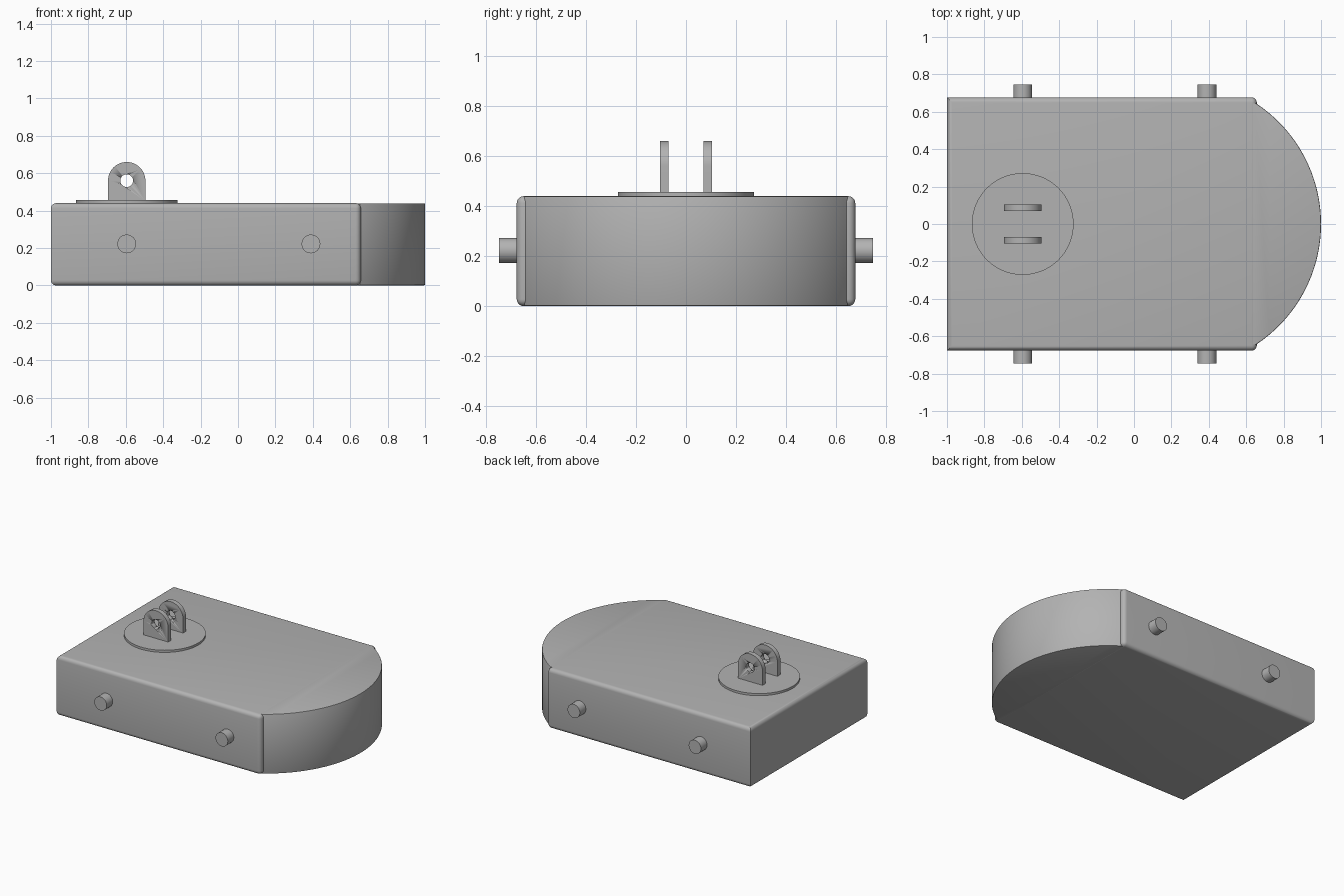
import bpy, bmesh, math
from mathutils import Vector

if "Cube" in bpy.data.objects:
    bpy.data.objects.remove(bpy.data.objects["Cube"], do_unlink=True)

grey = bpy.data.materials.new("plain grey")
grey.use_nodes = True
COLOUR = (0.45, 0.45, 0.45, 1)
grey.diffuse_color = COLOUR
grey.node_tree.nodes["Principled BSDF"].inputs["Base Color"].default_value = COLOUR


def finish(bm, name):
    """Turn a bmesh into a shaded, coloured object."""
    bmesh.ops.recalc_face_normals(bm, faces=bm.faces)
    mesh = bpy.data.meshes.new(name)
    bm.to_mesh(mesh)
    bm.free()
    mesh.materials.append(grey)
    ob = bpy.data.objects.new(name, mesh)
    bpy.context.collection.objects.link(ob)
    bpy.ops.object.select_all(action='DESELECT')
    ob.select_set(True)
    bpy.context.view_layer.objects.active = ob
    bpy.ops.object.shade_smooth_by_angle(angle=math.radians(30))
    return ob


def prism(outline, axis, start, end):
    """Extrude a closed outline along y or z."""
    bm = bmesh.new()
    place = (lambda a, b: (a, start, b)) if axis == 'y' else (lambda a, b: (a, b, start))
    face = bm.faces.new([bm.verts.new(place(a, b)) for a, b in outline])
    out = bmesh.ops.extrude_face_region(bm, geom=[face])
    shift = Vector((0, end - start, 0)) if axis == 'y' else Vector((0, 0, end - start))
    bmesh.ops.translate(bm, vec=shift, verts=[v for v in out["geom"] if isinstance(v, bmesh.types.BMVert)])
    return bm


def arc(cx, cy, r, a0, a1, n):
    return [(cx + r * math.cos(a0 + (a1 - a0) * i / n),
             cy + r * math.sin(a0 + (a1 - a0) * i / n)) for i in range(n + 1)]


def circle(cx, cy, r, n=48):
    return arc(cx, cy, r, 0, math.tau, n)[:-1]


TOP, HALF_W, END = 0.44, 0.677, 0.657

# Main block, rounded on every edge but the flat end's uprights
bm = prism([(-1, -HALF_W), (END, -HALF_W), (END, HALF_W), (-1, HALF_W)], 'z', 0, TOP)
edges = [e for e in bm.edges
         if not all(v.co.x < -0.9 for v in e.verts)
         or abs(e.verts[0].co.z - e.verts[1].co.z) < 0.01]
bmesh.ops.bevel(bm, geom=edges, offset=0.028, segments=5, profile=0.5, affect='EDGES')
finish(bm, "main_block")

# Bowed end, full height
radius, half = 0.772, 0.645
centre = 1 - radius
sweep = math.asin(half / radius)
bow = arc(centre, 0, radius, -sweep, sweep, 64)
bm = prism([(0.55, -half)] + bow + [(0.55, half)], 'z', 0.001, TOP - 0.001)
rims = [e for e in bm.edges if abs(e.verts[0].co.z - e.verts[1].co.z) < 0.001
        and min(v.co.x for v in e.verts) > 0.6]
bmesh.ops.bevel(bm, geom=rims, offset=0.005, segments=2, profile=0.5, affect='EDGES')
finish(bm, "bowed_end")

# Side pegs
for place, x in (("rear", -0.595), ("fore", 0.39)):
    for side, s in (("right", -1), ("left", 1)):
        finish(prism(circle(x, 0.222, 0.05), 'y', s * 0.64, s * 0.747), f"{place}_peg_{side}")

# Round mounting plate
X = -0.595
finish(prism(circle(X, 0, 0.272, 64), 'z', TOP - 0.02, 0.456), "mounting_plate")

# Pair of lugs with pin holes
HOLE_Z, LUG_R = 0.56, 0.1
outline = [(X - LUG_R, 0.45), (X + LUG_R, 0.45)] + arc(X, HOLE_Z, LUG_R, 0, math.pi, 32)
cutter = finish(prism(circle(X, HOLE_Z, 0.034), 'y', -0.2, 0.2), "pin_hole_cutter")
cutter.hide_render = True
for side, s in (("right", -1), ("left", 1)):
    lug = finish(prism(outline, 'y', s * 0.069, s * 0.104), f"lug_{side}")
    cut = lug.modifiers.new("pin_hole", 'BOOLEAN')
    cut.operation, cut.object, cut.solver = 'DIFFERENCE', cutter, 'EXACT'
    bpy.ops.object.modifier_apply(modifier=cut.name)
bpy.data.objects.remove(cutter, do_unlink=True)
